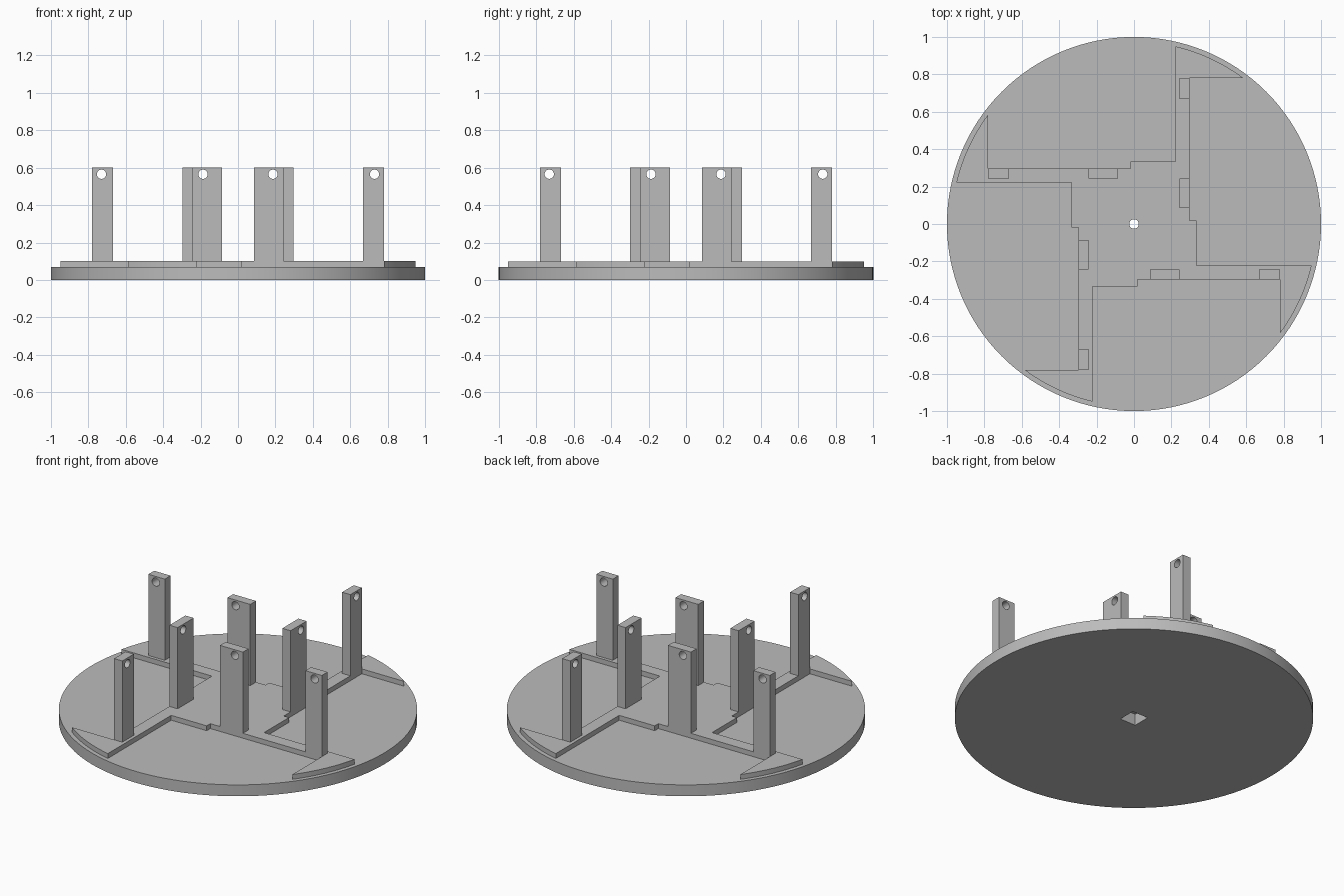
import bpy
import bmesh
import math
from mathutils import Matrix, Vector

PLATE_TOP, ARM_TOP, POST_TOP = 0.07, 0.10, 0.60
QUARTER = math.pi / 2

cube = bpy.data.objects.get("Cube")
if cube:
    bpy.data.objects.remove(cube, do_unlink=True)

grey = bpy.data.materials.new("plain grey")
grey.use_nodes = True
tone = (0.5, 0.5, 0.5, 1)
grey.diffuse_color = tone
grey.node_tree.nodes["Principled BSDF"].inputs["Base Color"].default_value = tone


def prism(name, outline, bottom, top):
    """Extrude a flat outline upwards into a solid object."""
    bm = bmesh.new()
    base = bm.faces.new([bm.verts.new((x, y, bottom)) for x, y in outline])
    grown = bmesh.ops.extrude_face_region(bm, geom=[base], use_keep_orig=True)
    moved = [v for v in grown["geom"] if isinstance(v, bmesh.types.BMVert)]
    bmesh.ops.translate(bm, verts=moved, vec=(0, 0, top - bottom))
    bmesh.ops.recalc_face_normals(bm, faces=bm.faces)
    mesh = bpy.data.meshes.new(name)
    bm.to_mesh(mesh)
    bm.free()
    mesh.materials.append(grey)
    obj = bpy.data.objects.new(name, mesh)
    bpy.context.collection.objects.link(obj)
    return obj


def circle(radius, count):
    return [(radius * math.cos(i * math.tau / count),
             radius * math.sin(i * math.tau / count)) for i in range(count)]


def rectangle(x0, x1, y0, y1):
    return [(x0, y0), (x1, y0), (x1, y1), (x0, y1)]


def select_only(obj):
    bpy.ops.object.select_all(action="DESELECT")
    obj.select_set(True)
    bpy.context.view_layer.objects.active = obj


def cut(obj, cutter):
    """Subtract the cutter, then smooth only the round walls."""
    mod = obj.modifiers.new("cut", "BOOLEAN")
    mod.operation = "DIFFERENCE"
    mod.solver = "EXACT"
    mod.object = cutter
    select_only(obj)
    bpy.ops.object.modifier_apply(modifier=mod.name)
    bpy.data.objects.remove(cutter, do_unlink=True)
    bpy.ops.object.shade_smooth_by_angle(angle=math.radians(30))


# Round base plate with a square nut pocket
plate = prism("base_plate", circle(1, 128), 0, PLATE_TOP)
half = 0.054
cut(plate, prism("pocket_cutter", rectangle(-half, half, -half, half),
                 -0.1, PLATE_TOP + 0.1))

# Raised pinwheel: one arm outline repeated by quarter turns
rim, inner, outer = 0.975, 0.222, 0.78
start, end = -math.asin(inner / rim), -math.acos(outer / rim)
arm = [Vector((0.333, 0.02)), Vector((0.333, -inner))]
for i in range(13):
    a = start + (end - start) * i / 12
    arm.append(Vector((rim * math.cos(a), rim * math.sin(a))))
arm += [Vector((outer, -0.298)), Vector((0.02, -0.298))]
outline = []
for turn in range(4):
    spin = Matrix.Rotation(-turn * QUARTER, 2)
    outline += [tuple(spin @ p) for p in arm]
pinwheel = prism("raised_pinwheel", outline, PLATE_TOP, ARM_TOP)
cut(pinwheel, prism("bolt_cutter", circle(0.025, 32), 0, 0.2))

# Wide inner and narrow outer posts, each drilled near the top
for kind, x0, x1, hole_x in (("inner_post", 0.086, 0.242, 0.187),
                             ("outer_post", 0.668, outer, 0.73)):
    for turn in range(4):
        post = prism(f"{kind}_{turn + 1}", rectangle(x0, x1, -0.298, -0.242),
                     ARM_TOP, POST_TOP)
        drill = prism("drill_cutter", circle(0.025, 32), -0.1, 0.1)
        drill.data.transform(Matrix.Translation((hole_x, -0.27, 0.565))
                             @ Matrix.Rotation(QUARTER, 4, "X"))
        cut(post, drill)
        post.data.transform(Matrix.Rotation(-turn * QUARTER, 4, "Z"))
